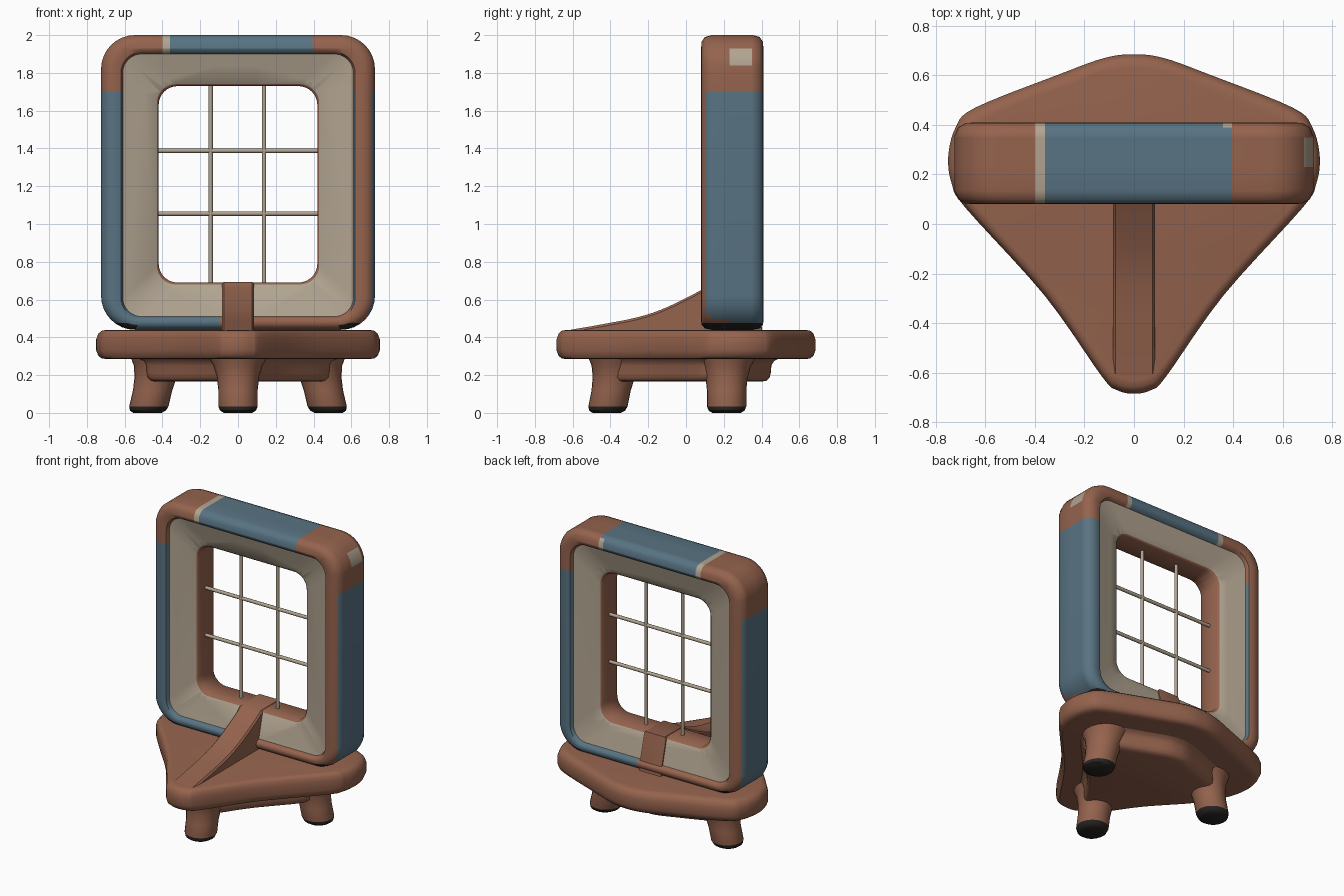
import bpy, bmesh
from math import sin, cos, pi, radians
from mathutils import Vector

cube = bpy.data.objects.get("Cube")
if cube:
    bpy.data.objects.remove(cube, do_unlink=True)


def material(name, rgb):
    m = bpy.data.materials.new(name)
    m.use_nodes = True
    m.diffuse_color = (*rgb, 1)
    bsdf = m.node_tree.nodes["Principled BSDF"]
    bsdf.inputs["Base Color"].default_value = (*rgb, 1)
    bsdf.inputs["Roughness"].default_value = 0.8
    return m


MATS = [material("brown_clay", (0.30, 0.125, 0.075)),
        material("dusty_blue", (0.098, 0.172, 0.225)),
        material("pale_cream", (0.44, 0.37, 0.28)),
        material("charcoal", (0.02, 0.018, 0.016))]
BROWN, BLUE, CREAM, BLACK = range(4)


def finish(name, bm, angle=40):
    bmesh.ops.recalc_face_normals(bm, faces=bm.faces)
    me = bpy.data.meshes.new(name)
    bm.to_mesh(me)
    bm.free()
    ob = bpy.data.objects.new(name, me)
    bpy.context.collection.objects.link(ob)
    for m in MATS:
        me.materials.append(m)
    bpy.ops.object.select_all(action="DESELECT")
    ob.select_set(True)
    bpy.context.view_layer.objects.active = ob
    bpy.ops.object.shade_smooth_by_angle(angle=radians(angle))
    return ob


def loft(bm, rings, closed=False, caps=True, mats=None):
    """Bridge equal-length point rings with quads."""
    loops = [[bm.verts.new(p) for p in ring] for ring in rings]
    n = len(loops[0])
    for k in range(len(loops) if closed else len(loops) - 1):
        a, b = loops[k], loops[(k + 1) % len(loops)]
        for i in range(n):
            j = (i + 1) % n
            f = bm.faces.new((a[i], a[j], b[j], b[i]))
            f.material_index = mats[k] if mats else BROWN
    if caps and not closed:
        bm.faces.new(loops[0])
        bm.faces.new(loops[-1])


def smooth_path(pts, steps=5, cyclic=True):
    """Catmull-Rom curve through 2D points."""
    n, out = len(pts), []
    get = lambda i: Vector(pts[i % n] if cyclic else pts[max(0, min(n - 1, i))])
    for i in range(n if cyclic else n - 1):
        a, b, c, d = (get(i + k) for k in (-1, 0, 1, 2))
        for s in range(steps):
            t = s / steps
            out.append(0.5 * (2 * b + (c - a) * t + (2 * a - 5 * b + 4 * c - d) * t * t
                              + (3 * b - a - 3 * c + d) * t ** 3))
    if not cyclic:
        out.append(get(n - 1))
    return out


# Kite-shaped base plate and the smaller body beneath it
half = [(0, -.685), (.07, -.67), (.13, -.615), (.36, -.29), (.68, .065), (.735, .16),
        (.75, .27), (.72, .39), (.64, .47), (.3, .605), (.12, .67), (0, .685)]
outline = smooth_path(half + [(-x, y) for x, y in half[-2:0:-1]])


def plate(name, levels):
    bm = bmesh.new()
    loft(bm, [[(p.x * s, p.y * s, z) for p in outline] for s, z in levels])
    return finish(name, bm)


plate("base_plate", [(.92, .285), (.96, .288), (.985, .302), (1, .33), (1, .39),
                     (.985, .42), (.96, .435), (.92, .44)])
plate("under_body", [(.58, .165), (.62, .17), (.645, .185), (.655, .21),
                     (.66, .25), (.68, .275), (.73, .292)])


# Splayed legs with dark foot pads
def leg(name, foot, top):
    bm = bmesh.new()
    rings = []
    for z, r in [(0, .075), (.012, .095), (.035, .104), (.12, .104), (.19, .112),
                 (.25, .13), (.3, .16)]:
        c = Vector(foot).lerp(Vector(top), z / .3)
        rings.append([(c.x + r * cos(a * pi / 12), c.y + r * sin(a * pi / 12), z)
                      for a in range(24)])
    loft(bm, rings)
    for f in bm.faces:
        if f.calc_center_median().z < .035:
            f.material_index = BLACK
    return finish(name, bm)


leg("front_leg", (0, -.42), (0, -.36))
for side, sx in (("left", 1), ("right", -1)):
    leg(side + "_rear_leg", (sx * .48, .215), (sx * .41, .215))

# Window frame: rounded rectangles (half width, low z, high z, radius, half depth)
CY = .245
sections = [(.42, .69, 1.73, .10, .08), (.43, .68, 1.74, .10, .092),
            (.61, .51, 1.90, .10, .135), (.62, .50, 1.91, .11, .158),
            (.645, .485, 1.93, .12, .165), (.68, .465, 1.965, .15, .162),
            (.71, .447, 1.99, .17, .145), (.725, .44, 2.0, .18, .11)]


def rounded_rect(w, lo, hi, r, y):
    pts = []
    for q, (sx, cz) in enumerate([(1, hi - r), (-1, hi - r), (-1, lo + r), (1, lo + r)]):
        for k in range(9):
            a = (q + k / 8) * pi / 2
            pts.append((sx * (w - r) + r * cos(a), y, cz + r * sin(a)))
    return pts


rings = [rounded_rect(*s[:4], CY - s[4]) for s in sections]
rings += [rounded_rect(*s[:4], CY + s[4]) for s in reversed(sections)]
RIM = BLUE
seg = [BROWN, CREAM] + [RIM] * 11 + [CREAM, BROWN, BROWN]
bm = bmesh.new()
loft(bm, rings, closed=True, mats=seg)

# Cut lines where the paint changes
cuts = [("z", 1.7), ("z", .475), ("z", 1.84), ("z", 1.93), ("y", .23), ("y", .35)]
cuts += [("x", v) for v in (-.40, -.36, -.1, .1, .36, .395)]
for axis, v in cuts:
    no = Vector([axis == c for c in "xyz"])
    bmesh.ops.bisect_plane(bm, geom=bm.verts[:] + bm.edges[:] + bm.faces[:],
                           plane_co=no * v, plane_no=no)
bmesh.ops.recalc_face_normals(bm, faces=bm.faces)
bm.normal_update()


def rim_colour(c, n):
    x, y, z = c
    if z > 1.7:
        if -.36 < x < .395 and z > 1.8:
            return CREAM if x > .36 and y > .38 else BLUE
        if -.40 < x < -.36:
            return CREAM
        if x > .6 and .23 < y < .35 and 1.84 < z < 1.93:
            return CREAM
        return BROWN
    if z < .475 and abs(x) > .55 and n.z < -.45:
        return BLACK
    if abs(n.x) > .75:
        return BLUE
    return BLUE if x * (y - CY) > 0 and abs(x) > .1 else BROWN


for f in bm.faces:
    if f.material_index == RIM:
        f.material_index = rim_colour(f.calc_center_median(), f.normal)
finish("window_frame", bm, 50)

# Curved brace rising along the base and over the sill
top = smooth_path([(-.64, .435), (-.45, .468), (-.25, .508), (-.1, .56), (.08, .65),
                   (.14, .692)], 4, False)
side = [tuple(p) for p in top] + [(.345, .694), (.392, .51), (.405, .43)]
bm = bmesh.new()
levels = [(-.085, -.012), (-.075, 0), (.075, 0), (.085, -.012)]
loft(bm, [[(x, y, z + dz) for y, z in side] for x, dz in levels])
finish("sill_brace", bm)


# Thin window bars
def bar(name, a, b, r=.012):
    a, b = Vector(a), Vector(b)
    bm = bmesh.new()
    bmesh.ops.create_cone(bm, segments=10, radius1=r, radius2=r, depth=(b - a).length,
                          cap_ends=True)
    turn = (b - a).to_track_quat("Z", "Y").to_matrix().to_4x4()
    bm.transform(turn)
    bmesh.ops.translate(bm, verts=bm.verts, vec=(a + b) / 2)
    for f in bm.faces:
        f.material_index = CREAM
    return finish(name, bm)


for side_name, x in (("right", -.145), ("left", .138)):
    bar(side_name + "_upright_bar", (x, CY, .68), (x, CY, 1.74))
for place, z in (("lower", 1.055), ("upper", 1.388)):
    bar(place + "_cross_bar", (-.43, CY, z), (.43, CY, z))
